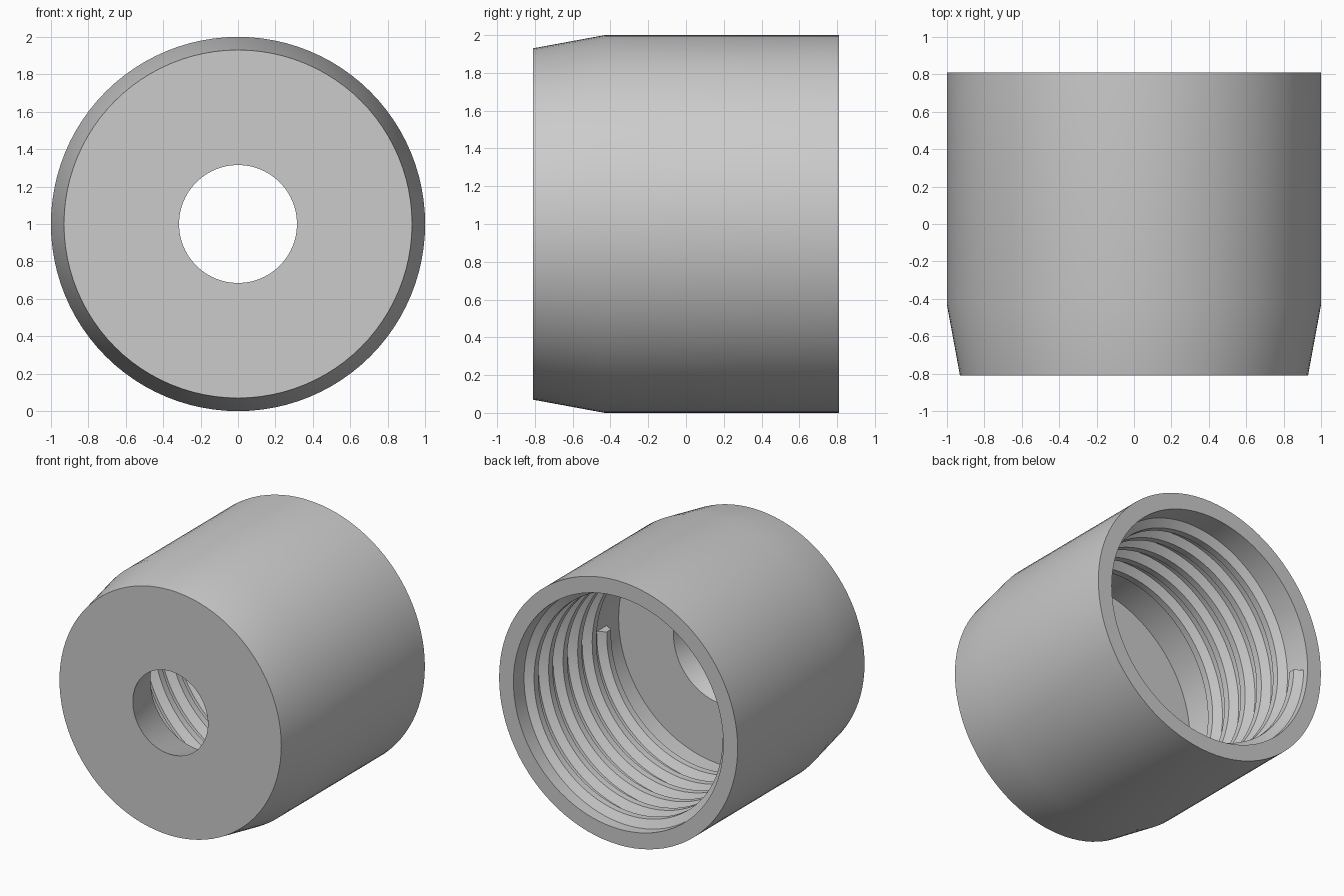
import bpy, bmesh
from math import cos, sin, pi, tau, radians

cube = bpy.data.objects.get("Cube")
if cube:
    bpy.data.objects.remove(cube, do_unlink=True)

grey = bpy.data.materials.new("plain grey")
grey.use_nodes = True
COLOUR = (0.6, 0.6, 0.6, 1)
grey.diffuse_color = COLOUR
grey.node_tree.nodes["Principled BSDF"].inputs["Base Color"].default_value = COLOUR

SEGMENTS = 96
BACK = 0.81          # open end of the cap
WALL = 0.88          # inner wall radius


def ring_point(radius, angle, y):
    """Point around the horizontal axis of the cap."""
    return (radius * cos(angle), y, 1 + radius * sin(angle))


def make_object(name, sections, closed):
    """Skin a row of equal cross-sections, joined up or capped at the ends."""
    bm = bmesh.new()
    rows = [[bm.verts.new(p) for p in section] for section in sections]
    pairs = list(zip(rows, rows[1:]))
    if closed:
        pairs.append((rows[-1], rows[0]))
    else:
        bm.faces.new(rows[0])
        bm.faces.new(rows[-1])
    for a, b in pairs:
        for i in range(len(a)):
            j = (i + 1) % len(a)
            bm.faces.new((a[i], a[j], b[j], b[i]))
    bmesh.ops.recalc_face_normals(bm, faces=bm.faces)
    mesh = bpy.data.meshes.new(name)
    bm.to_mesh(mesh)
    bm.free()
    mesh.materials.append(grey)
    obj = bpy.data.objects.new(name, mesh)
    bpy.context.collection.objects.link(obj)
    bpy.ops.object.select_all(action="DESELECT")
    obj.select_set(True)
    bpy.context.view_layer.objects.active = obj
    bpy.ops.object.shade_smooth_by_angle(angle=radians(25))
    return obj


# Cap body: tapered nose, straight wall, hollow cavity and flared front hole
profile = [(0.315, -BACK), (0.93, -BACK), (1.0, -0.43), (1.0, BACK),
           (WALL, BACK), (WALL, -0.45), (0.42, -0.45)]
make_object("cap_body",
            [[ring_point(r, tau * k / SEGMENTS, y) for r, y in profile]
             for k in range(SEGMENTS)], closed=True)

# Internal screw thread: trapezoid ridge swept along a helix
PITCH, TURNS, START = 0.174, 5.5, BACK - 0.1
ridge = [(WALL + 0.01, -0.065), (0.82, -0.025), (0.82, 0.025), (WALL + 0.01, 0.065)]
steps = int(TURNS * SEGMENTS)
make_object("inner_thread",
            [[ring_point(r, pi + tau * k / SEGMENTS, START - PITCH * k / SEGMENTS + dy)
              for r, dy in ridge] for k in range(steps + 1)], closed=False)
